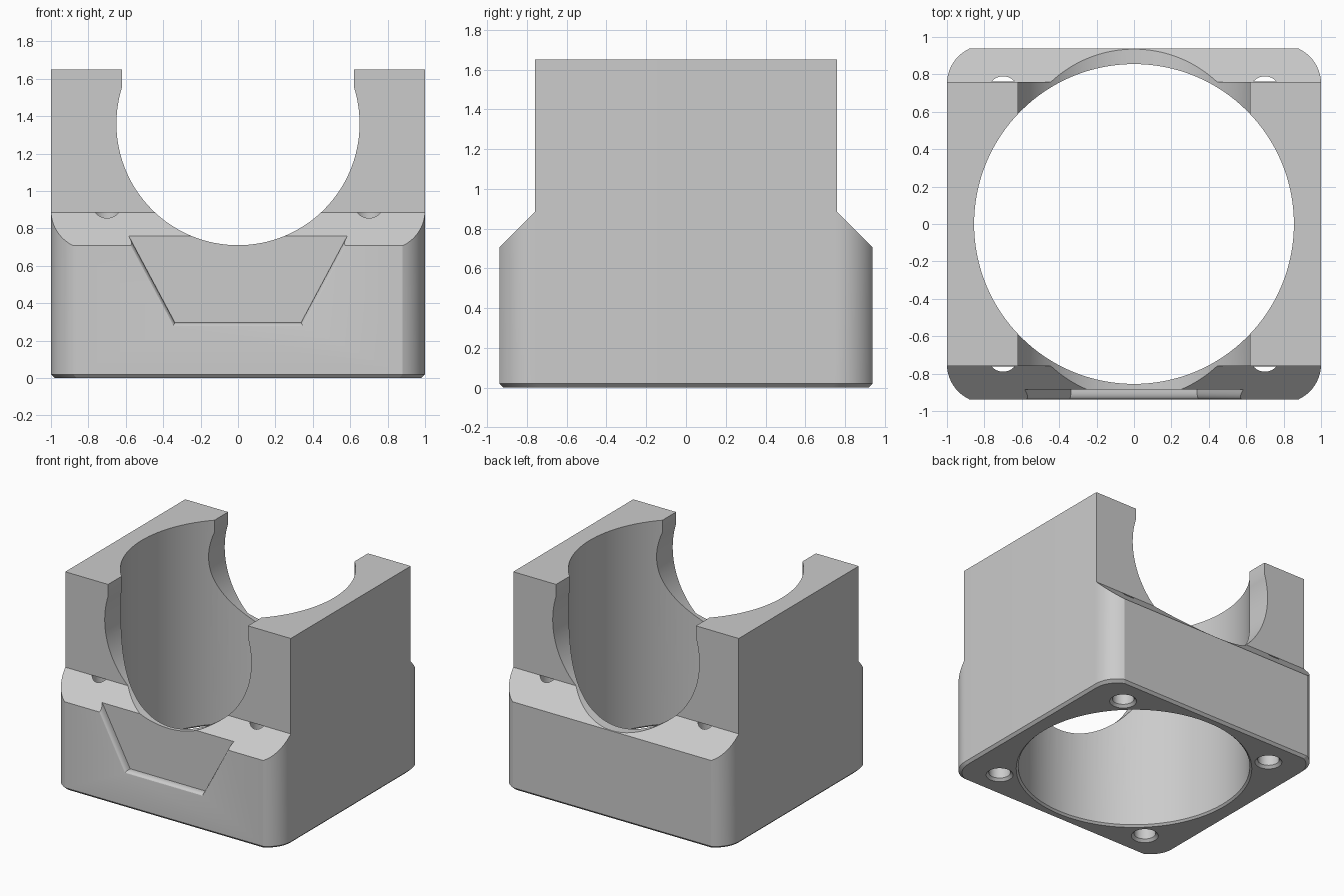
import bpy, bmesh
from math import sin, cos, pi, radians, acos

cube = bpy.data.objects.get("Cube")
if cube:
    bpy.data.objects.remove(cube, do_unlink=True)

HALF_DEPTH, BLOCK_DEPTH = 0.9375, 0.76
SHOULDER, HEIGHT = 0.885, 1.65


def loft(name, rings):
    """Closed solid bridging matching loops of points, capped at both ends."""
    bm = bmesh.new()
    loops = [[bm.verts.new(p) for p in ring] for ring in rings]
    for a, b in zip(loops, loops[1:]):
        for i in range(len(a)):
            j = (i + 1) % len(a)
            bm.faces.new((a[i], a[j], b[j], b[i]))
    bm.faces.new(loops[0])
    bm.faces.new(loops[-1])
    bmesh.ops.recalc_face_normals(bm, faces=bm.faces)
    mesh = bpy.data.meshes.new(name)
    bm.to_mesh(mesh)
    bm.free()
    obj = bpy.data.objects.new(name, mesh)
    bpy.context.collection.objects.link(obj)
    return obj


def turned(name, x, y, profile, sides):
    """Vertical round cutter from (radius, z) pairs."""
    turns = [2 * pi * i / sides for i in range(sides)]
    return loft(name, [[(x + r * cos(t), y + r * sin(t), z) for t in turns]
                       for r, z in profile])


# Body: rounded-corner plan with a chamfered bottom rim
radius, sweep, steps = 0.2065, radians(65.2), 10
corner = [(1 - radius + radius * cos(sweep * i / steps),
           0.75 + radius * sin(sweep * i / steps)) for i in range(steps + 1)]
right_back = corner
left_back = [(-x, y) for x, y in reversed(corner)]
plan = right_back + left_back
plan += [(-x, -y) for x, y in plan]
body = loft("clamp_body", [[(x * s, y * s, z) for x, y in plan]
                           for s, z in ((0.98, 0), (1, 0.02), (1, HEIGHT))])

cutters = []

# Sloped shoulders at front and back
for side in (-1, 1):
    wedge = [(BLOCK_DEPTH, SHOULDER), (BLOCK_DEPTH + 0.4, SHOULDER - 0.4),
             (BLOCK_DEPTH + 0.4, 1.9), (BLOCK_DEPTH, 1.9)]
    cutters.append(loft("shoulder_cutter", [[(x, side * y, z) for y, z in wedge]
                                            for x in (-1.2, 1.2)]))

# Vertical bore with a small lead-in chamfer
cutters.append(turned("bore_cutter", 0, 0,
                      [(0.89, -0.02), (0.855, 0.015), (0.855, 1.9)], 128))

# Horizontal saddle opening, straight-sided near the top
saddle_r, saddle_z, mouth = 0.65, 1.36, 0.62
start = acos(mouth / saddle_r)
count = 80
arc = [start - (pi + 2 * start) * i / count for i in range(count + 1)]
opening = [(saddle_r * cos(a), saddle_z + saddle_r * sin(a)) for a in arc]
opening += [(-mouth, 1.9), (mouth, 1.9)]
cutters.append(loft("saddle_cutter", [[(x, y, z) for x, z in opening]
                                      for y in (-1.2, 1.2)]))

# Countersunk screw holes in the four corners
for sx in (-1, 1):
    for sy in (-1, 1):
        cutters.append(turned("screw_hole_cutter", sx * 0.7, sy * 0.71,
                              [(0.12, -0.02), (0.08, 0.02), (0.08, SHOULDER - 0.001)], 32))


# Front trapezoid pocket with a rounded rim
def trapezoid(offset, y):
    low, high = 0.296 - offset, 0.9
    def half(z):
        return 0.337 + (z - 0.296) * 0.533 + offset * 1.133
    return [(-half(low), y, low), (half(low), y, low),
            (half(high), y, high), (-half(high), y, high)]


rim = [trapezoid(0.02, -1.0)]
for i in range(7):
    a = pi / 2 * i / 6
    rim.append(trapezoid(0.02 * (1 - sin(a)), -HALF_DEPTH + 0.04 * (1 - cos(a))))
rim.append(trapezoid(0, -0.885))
cutters.append(loft("pocket_cutter", rim))

# Apply all cuts and drop the cutters
for cutter in cutters:
    cutter.hide_render = True
    mod = body.modifiers.new(cutter.name, "BOOLEAN")
    mod.operation, mod.solver, mod.object = "DIFFERENCE", "EXACT", cutter
bpy.context.view_layer.update()
evaluated = body.evaluated_get(bpy.context.evaluated_depsgraph_get())
result = bpy.data.meshes.new_from_object(evaluated)
body.modifiers.clear()
body.data = result
for cutter in cutters:
    bpy.data.objects.remove(cutter, do_unlink=True)

# Grey finish
grey = bpy.data.materials.new("plain_grey")
grey.use_nodes = True
colour = (0.6, 0.6, 0.6, 1)
grey.diffuse_color = colour
grey.node_tree.nodes["Principled BSDF"].inputs["Base Color"].default_value = colour
body.data.materials.clear()
body.data.materials.append(grey)

# Smooth curved walls, crisp edges
bpy.ops.object.select_all(action="DESELECT")
body.select_set(True)
bpy.context.view_layer.objects.active = body
bpy.ops.object.shade_smooth_by_angle(angle=radians(20))
